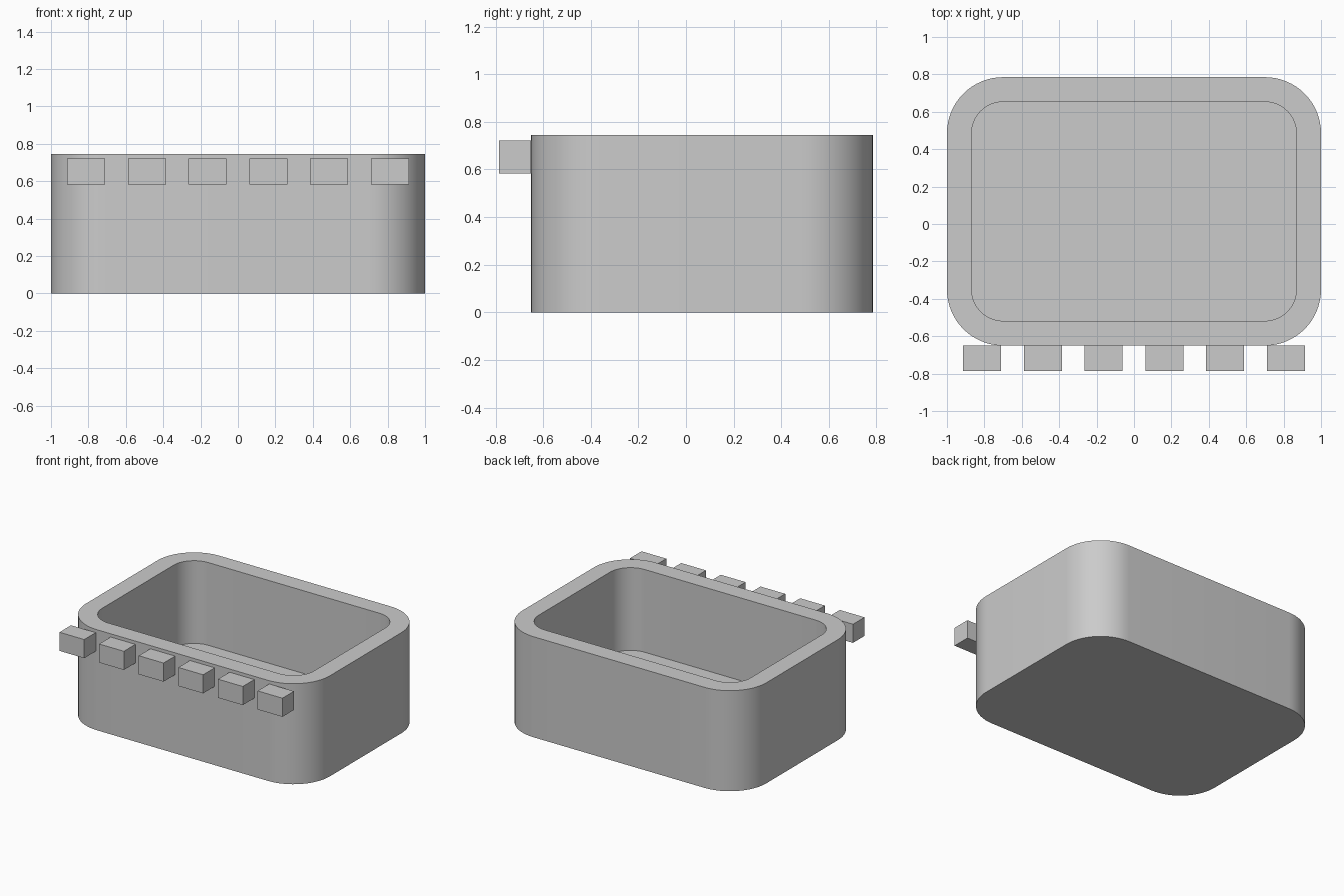
import bpy
import bmesh
import math

cube = bpy.data.objects.get("Cube")
if cube:
    bpy.data.objects.remove(cube, do_unlink=True)

GREY = (0.6, 0.6, 0.6, 1.0)
mat = bpy.data.materials.new("light grey")
mat.use_nodes = True
mat.diffuse_color = GREY
for node in mat.node_tree.nodes:
    if node.type == 'BSDF_PRINCIPLED':
        node.inputs["Base Color"].default_value = GREY

HALF_X, FRONT, BACK = 1.0, -0.65, 0.785
HEIGHT, WALL, RADIUS, STEPS = 0.745, 0.132, 0.30, 16


def make_object(name, bm):
    bmesh.ops.recalc_face_normals(bm, faces=bm.faces)
    mesh = bpy.data.meshes.new(name)
    bm.to_mesh(mesh)
    bm.free()
    mesh.materials.append(mat)
    obj = bpy.data.objects.new(name, mesh)
    bpy.context.collection.objects.link(obj)
    return obj


def rounded_ring(bm, inset, z):
    """Rounded rectangle of vertices, inset from the outer wall."""
    mid = (FRONT + BACK) / 2
    cx, cy = HALF_X - RADIUS, (BACK - FRONT) / 2 - RADIUS
    r = RADIUS - inset
    ring = []
    for quarter, (sx, sy) in enumerate([(1, 1), (-1, 1), (-1, -1), (1, -1)]):
        for i in range(STEPS + 1):
            a = (quarter + i / STEPS) * math.pi / 2
            ring.append(bm.verts.new((sx * cx + r * math.cos(a),
                                      mid + sy * cy + r * math.sin(a), z)))
    return ring


# Open tub: outer wall, rim, inner wall, floor and underside
bm = bmesh.new()
rings = [rounded_ring(bm, inset, z) for inset, z in
         [(0, 0), (0, HEIGHT), (WALL, HEIGHT), (WALL, WALL)]]
for low, high in zip(rings, rings[1:]):
    for i in range(len(low)):
        j = (i + 1) % len(low)
        bm.faces.new((low[i], low[j], high[j], high[i]))
bm.faces.new(rings[0])
bm.faces.new(rings[-1])
tub = make_object("tub", bm)
bpy.ops.object.select_all(action='DESELECT')
tub.select_set(True)
bpy.context.view_layer.objects.active = tub
bpy.ops.object.shade_smooth_by_angle(angle=math.radians(30))

# Row of small blocks along the front
SIZE = (0.203, 0.135, 0.138)
for n in range(6):
    centre = ((n - 2.5) * 0.325, FRONT - SIZE[1] / 2, 0.652)
    bm = bmesh.new()
    bmesh.ops.create_cube(bm, size=1)
    bmesh.ops.scale(bm, vec=SIZE, verts=bm.verts)
    bmesh.ops.translate(bm, vec=centre, verts=bm.verts)
    make_object(f"front_block_{n + 1}", bm)
